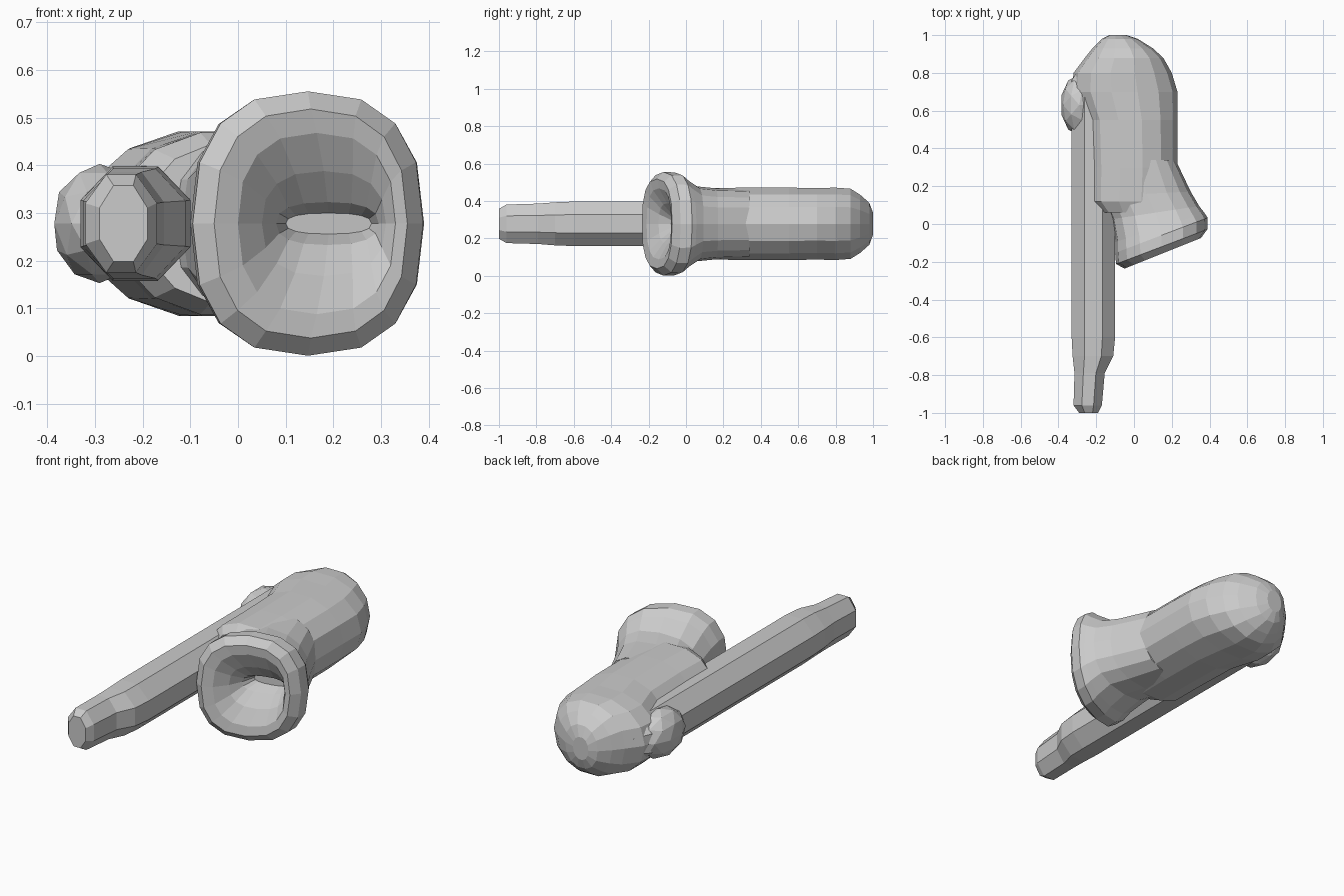
import bpy, bmesh
from math import cos, sin, pi, copysign

ZC = 0.278  # common height of all axes


def power(v, e):
    return copysign(abs(v) ** e, v)


def loft(name, sections, sides, square=2.0, flat_sides=False):
    """Skin sections (y, xmin, xmax, half height, slope of y along x)."""
    bm = bmesh.new()
    rings = []
    for y, x0, x1, rz, slope in sections:
        cx, rx = (x0 + x1) / 2, (x1 - x0) / 2
        turn = pi / sides if flat_sides else 0
        grow = 1 / cos(pi / sides) if flat_sides else 1
        ring = []
        for i in range(sides):
            a = 2 * pi * i / sides + turn
            u = rx * grow * power(cos(a), 2 / square)
            w = rz * grow * power(sin(a), 2 / square)
            ring.append(bm.verts.new((cx + u, y + slope * u, ZC + w)))
        rings.append(ring)
    for a, b in zip(rings, rings[1:]):
        for i in range(sides):
            j = (i + 1) % sides
            bm.faces.new((a[i], a[j], b[j], b[i]))
    bm.faces.new(rings[0])
    bm.faces.new(rings[-1])
    bmesh.ops.recalc_face_normals(bm, faces=bm.faces)
    mesh = bpy.data.meshes.new(name)
    bm.to_mesh(mesh)
    bm.free()
    obj = bpy.data.objects.new(name, mesh)
    bpy.context.collection.objects.link(obj)
    return obj


# long faceted rod with a narrower tip
loft("rod", [
    (-1.00, -0.29, -0.19, 0.080, 0),
    (-0.96, -0.32, -0.17, 0.103, 0),
    (-0.79, -0.315, -0.155, 0.108, 0),
    (-0.70, -0.325, -0.11, 0.115, 0),
    (-0.60, -0.33, -0.10, 0.119, 0),
    (0.76, -0.33, -0.10, 0.121, 0),
    (0.84, -0.28, -0.12, 0.100, 0),
], 8, flat_sides=True)

# main barrel with a domed rear end
loft("body", [
    (0.06, -0.20, 0.18, 0.170, 0),
    (0.12, -0.26, 0.22, 0.195, 0),
    (0.30, -0.26, 0.23, 0.198, 0),
    (0.55, -0.27, 0.23, 0.198, 0),
    (0.70, -0.33, 0.23, 0.196, 0),
    (0.80, -0.32, 0.20, 0.198, 0),
    (0.88, -0.26, 0.155, 0.192, 0),
    (0.93, -0.22, 0.10, 0.160, 0),
    (0.98, -0.17, 0.02, 0.115, 0),
    (1.00, -0.13, -0.04, 0.060, 0),
], 14, square=2.15)

# slanted flaring mouth: outside, rim, then dished inside down to a slit
loft("flared_mouth", [
    (0.34, -0.17, 0.22, 0.185, 0),
    (0.16, -0.17, 0.30, 0.190, 0.05),
    (0.06, -0.12, 0.345, 0.200, 0.15),
    (-0.02, -0.10, 0.375, 0.245, 0.32),
    (-0.06, -0.10, 0.39, 0.275, 0.38),
    (-0.12, -0.095, 0.388, 0.277, 0.38),
    (-0.155, -0.05, 0.355, 0.240, 0.40),
    (-0.145, 0.00, 0.33, 0.190, 0.40),
    (-0.10, 0.05, 0.31, 0.110, 0.36),
    (-0.05, 0.08, 0.295, 0.045, 0.30),
    (0.01, 0.10, 0.28, 0.022, 0.20),
], 16, square=2.5)

# pointed bump on the left of the rear end
bpy.ops.mesh.primitive_ico_sphere_add(
    subdivisions=2, radius=1, location=(-0.29, 0.63, ZC))
bump = bpy.context.object
bump.name = "side_bump"
bump.scale = (0.10, 0.16, 0.125)
